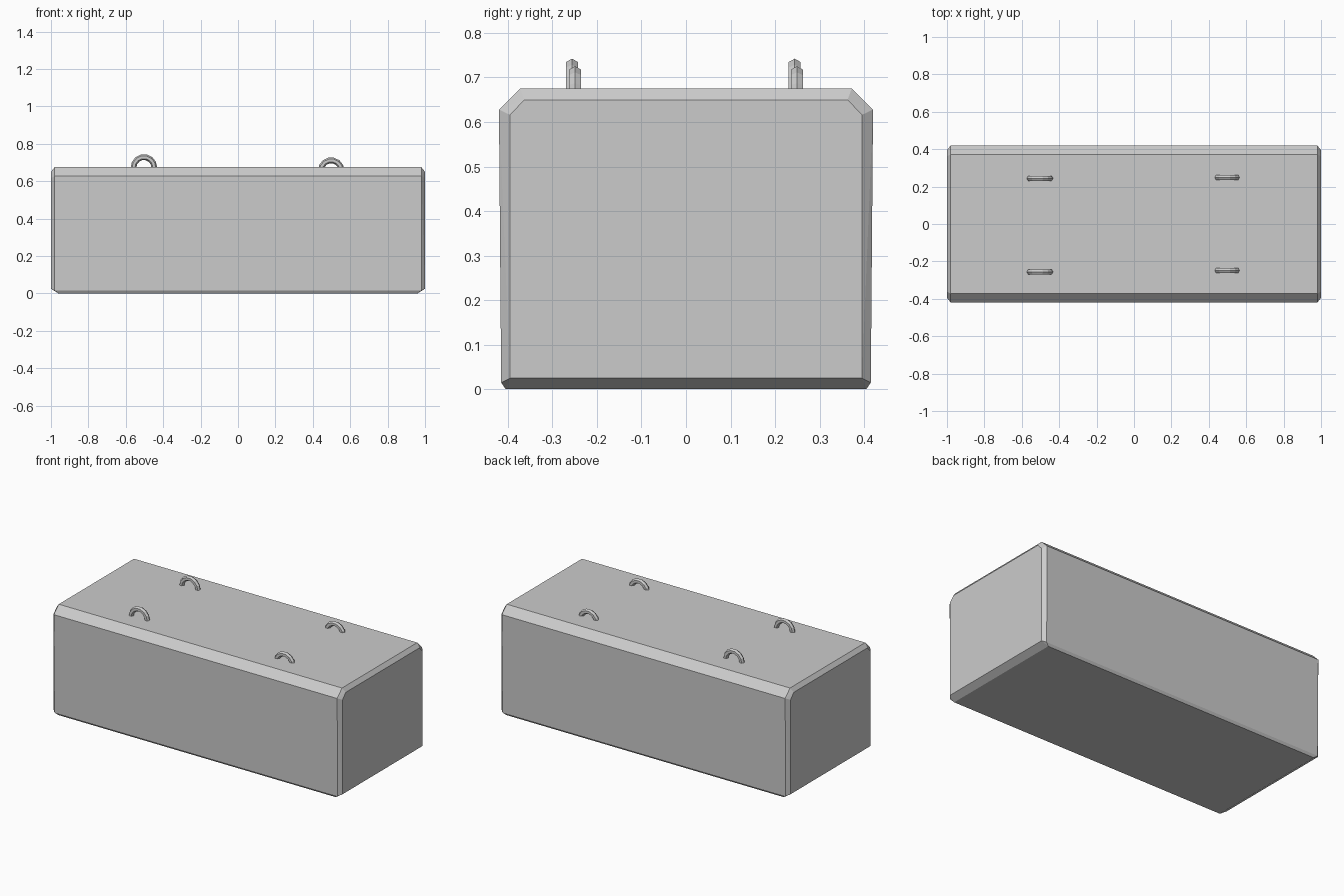
import bpy, bmesh, math

if "Cube" in bpy.data.objects:
    bpy.data.objects.remove(bpy.data.objects["Cube"])


def make_object(name, bm):
    bmesh.ops.recalc_face_normals(bm, faces=bm.faces)
    mesh = bpy.data.meshes.new(name)
    bm.to_mesh(mesh)
    bm.free()
    obj = bpy.data.objects.new(name, mesh)
    bpy.context.collection.objects.link(obj)
    return obj


# Concrete block: hull of the chamfer corner points (x, y, z), mirrored in x and y
corners = [
    (0.96, 0.405, 0.0), (0.98, 0.415, 0.015), (0.98, 0.42, 0.628), (0.98, 0.372, 0.675),
    (1.0, 0.395, 0.025), (1.0, 0.395, 0.616), (1.0, 0.363, 0.65),
]
bm = bmesh.new()
for x, y, z in corners:
    for sx in (-1, 1):
        for sy in (-1, 1):
            bm.verts.new((sx * x, sy * y, z))
bmesh.ops.convex_hull(bm, input=bm.verts)
bmesh.ops.dissolve_limit(bm, angle_limit=math.radians(1), verts=bm.verts, edges=bm.edges)
make_object("concrete_block", bm)


# Lifting loop: half ring with a six-sided section
def lifting_loop(name, cx, cy, cz, major=0.0555, minor=0.0155, segments=7, sides=6):
    bm = bmesh.new()
    rings = []
    for i in range(segments + 1):
        a = math.pi * i / segments
        ring = []
        for j in range(sides):
            b = 2 * math.pi * j / sides
            r = major + minor * math.cos(b)
            ring.append(bm.verts.new((cx + r * math.cos(a), cy + minor * math.sin(b),
                                      cz + r * math.sin(a))))
        rings.append(ring)
    for p, q in zip(rings, rings[1:]):
        for j in range(sides):
            k = (j + 1) % sides
            bm.faces.new((p[j], p[k], q[k], q[j]))
    bm.faces.new(rings[0])
    bm.faces.new(rings[-1])
    return make_object(name, bm)


# Left loops stand slightly higher than the right ones
for side, cx, cz, ys in (("left", -0.503, 0.673, (-0.256, 0.244)),
                         ("right", 0.498, 0.656, (-0.249, 0.249))):
    for end, cy in zip(("front", "back"), ys):
        lifting_loop(f"lifting_loop_{end}_{side}", cx, cy, cz)
